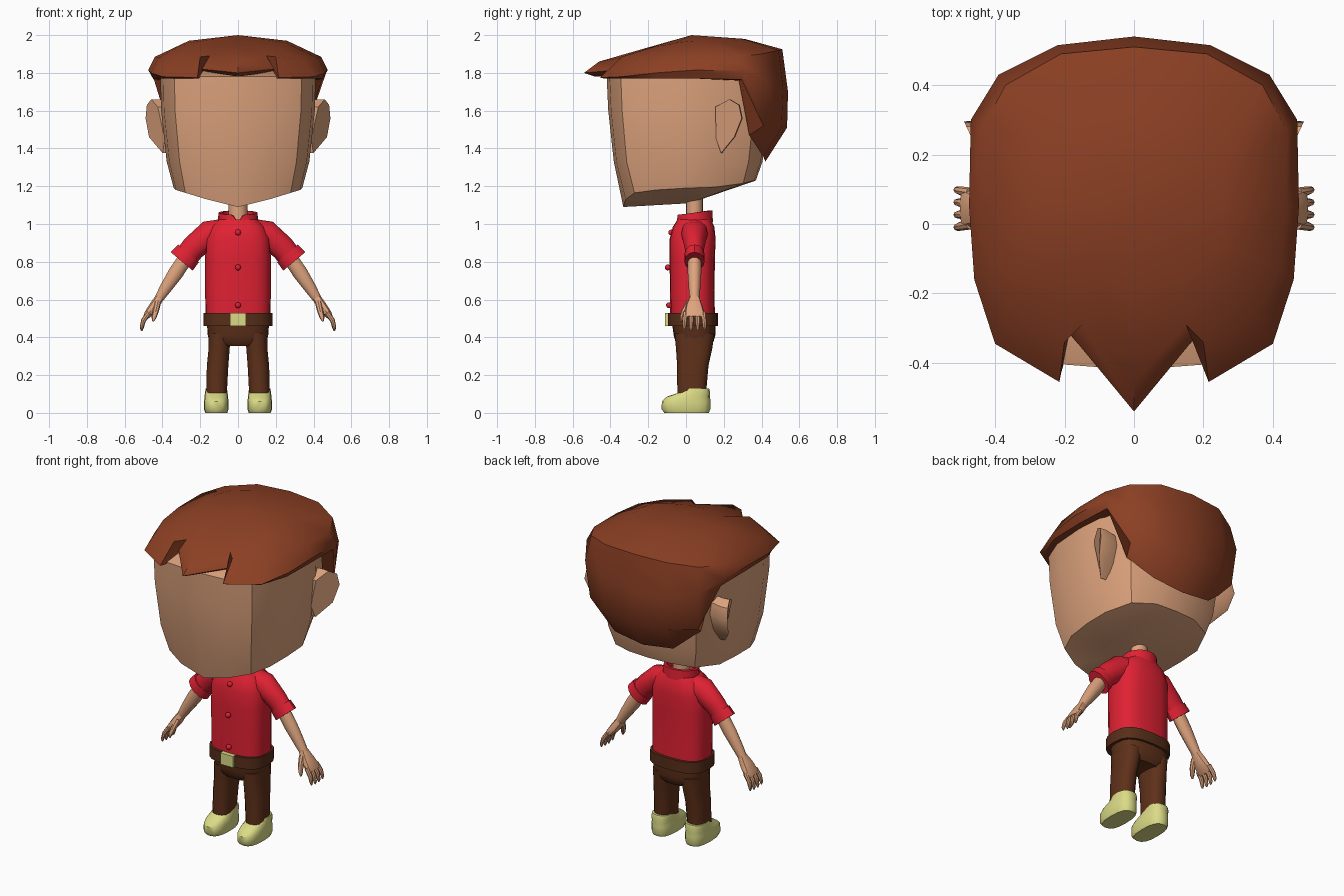
import bpy, bmesh
from math import sin, cos, pi, copysign
from mathutils import Vector


def mat(name, *srgb):
    m = bpy.data.materials.new(name)
    m.diffuse_color = [((c + .055) / 1.055) ** 2.4 for c in srgb] + [1]
    return m


SKIN = mat("skin", .87, .64, .49)
HAIR = mat("hair", .55, .25, .14)
RED = mat("shirt_red", .88, .13, .20)
BROWN = mat("trouser_brown", .37, .19, .10)
BELT = mat("belt_brown", .34, .18, .10)
PALE = mat("pale_yellow", .86, .86, .53)


def finish(ob, material, angle=40, mirror=False):
    ob.data.materials.append(material)
    if mirror:
        ob.modifiers.new("mirror", "MIRROR")
    bpy.ops.object.select_all(action="DESELECT")
    ob.select_set(True)
    bpy.context.view_layer.objects.active = ob
    bpy.ops.object.shade_smooth_by_angle(angle=angle * pi / 180)
    return ob


def loft(name, rings, material, start="flat", end="flat", mirror=False, angle=40):
    """Skin rings of equal length; each end is flat, open (None) or a fan to a point."""
    bm = bmesh.new()
    vs = [[bm.verts.new(p) for p in r] for r in rings]
    n = len(vs[0])
    for a, b in zip(vs, vs[1:]):
        for i in range(n):
            j = (i + 1) % n
            bm.faces.new((a[i], a[j], b[j], b[i]))
    for ring, cap in ((vs[0], start), (vs[-1], end)):
        if cap == "flat":
            bm.faces.new(ring)
        elif cap:
            tip = bm.verts.new(cap)
            for i in range(n):
                bm.faces.new((ring[i], ring[(i + 1) % n], tip))
    bmesh.ops.recalc_face_normals(bm, faces=bm.faces)
    me = bpy.data.meshes.new(name)
    bm.to_mesh(me)
    bm.free()
    ob = bpy.data.objects.new(name, me)
    bpy.context.collection.objects.link(ob)
    return finish(ob, material, angle, mirror)


def oval(n, power=2):
    """Unit superellipse starting at the front (-y)."""
    f = lambda v: copysign(abs(v) ** (2 / power), v)
    return [(f(sin(2 * pi * i / n)), -f(cos(2 * pi * i / n))) for i in range(n)]


def stack(name, rows, material, n=16, power=2.5, **kw):
    """Horizontal sections (cx, cy, z, rx, ry)."""
    rings = [[(cx + u * rx, cy + v * ry, z) for u, v in oval(n, power)]
             for cx, cy, z, rx, ry in rows]
    return loft(name, rings, material, **kw)


def tube(name, rows, material, n=10, power=2):
    """Mirrored limb: rows of (x, y, z, radius across, radius along y)."""
    pts = [Vector(r[:3]) for r in rows]
    rings = []
    for i, r in enumerate(rows):
        t = pts[min(i + 1, len(pts) - 1)] - pts[max(i - 1, 0)]
        side = t.cross(Vector((0, 1, 0))).normalized()
        up = side.cross(t).normalized()
        rings.append([pts[i] + side * u * r[3] + up * v * r[4] for u, v in oval(n, power)])
    return loft(name, rings, material, mirror=True)


def whole(half):
    return half + [(-x, y, z) for x, y, z in reversed(half[1:-1])]


# Head: rounded box section tapering to the chin
base = [(0, -.42), (.2, -.405), (.34, -.345), (.40, -.2), (.415, 0),
        (.41, .18), (.33, .36), (.17, .43), (0, .44)]
jaw = [1.09, 1.13, 1.165, 1.18, 1.19, 1.195, 1.215, 1.23, 1.23]


def head_ring(sx, front, back, zs):
    return whole([(x * sx, y * (front if y < 0 else back), z) for (x, y), z in zip(base, zs)])


loft("head", [head_ring(.8, .7, .9, [1.82] * 9), head_ring(.99, 1, 1, [1.78] * 9),
              head_ring(.98, .98, 1, [1.6] * 9), head_ring(.91, .91, .92, [1.33] * 9),
              head_ring(.82, .79, .84, jaw)], SKIN, end=(0, .02, 1.11), angle=35)

# Ears: slanted flaps
ear = [(.16, 1.62), (.235, 1.66), (.285, 1.63), (.30, 1.56), (.26, 1.46), (.19, 1.375), (.165, 1.45)]
loft("ear", [[(.36, y * .8 + .04, z) for y, z in ear],
             [(.385 + (y - .16) * .45, y, z) for y, z in ear],
             [(.425 + (y - .16) * .46 - (.04 if z < 1.46 else 0), y - .005, z) for y, z in ear]],
     SKIN, mirror=True)

# Hair: crown, jagged fringe rim, nape
crown = [(0, -.2, 1.935), (.1, -.17, 1.94), (.13, -.16, 1.94), (.2, -.12, 1.945), (.25, -.05, 1.96),
         (.26, .05, 1.97), (.26, .15, 1.97), (.22, .25, 1.97), (.12, .3, 1.98), (0, .31, 1.98)]
upper = [(0, -.46, 1.86), (.15, -.29, 1.89), (.2, -.34, 1.885), (.35, -.27, 1.87), (.42, -.13, 1.88),
         (.44, .05, 1.885), (.44, .27, 1.885), (.37, .40, 1.90), (.21, .49, 1.92), (0, .51, 1.925)]
rim = [(0, -.54, 1.80), (.19, -.31, 1.82), (.215, -.455, 1.775), (.40, -.345, 1.78), (.46, -.16, 1.80),
       (.475, .05, 1.815), (.47, .30, 1.81), (.39, .43, 1.75), (.22, .515, 1.72), (0, .54, 1.70)]
nape = [(0, -.48, 1.78), (.185, -.305, 1.81), (.21, -.43, 1.77), (.39, -.33, 1.77), (.445, -.16, 1.77),
        (.45, .05, 1.77), (.445, .295, 1.765), (.37, .41, 1.52), (.21, .505, 1.51), (0, .535, 1.51)]
hem = [(0, -.38, 1.78), (.17, -.29, 1.805), (.2, -.37, 1.775), (.33, -.29, 1.775), (.39, -.16, 1.77),
       (.40, .05, 1.77), (.385, .28, 1.76), (.335, .335, 1.47), (.2, .41, 1.355), (0, .42, 1.33)]
loft("hair", [whole(r) for r in (crown, upper, rim, nape, hem)], HAIR,
     start=(0, .03, 2.0), end=None, angle=45)

# Neck
stack("neck", [(0, .045, .98, .05, .045), (0, .045, 1.16, .05, .045)], SKIN, power=2)

# Shirt
stack("shirt", [(0, .035, .50, .172, .118), (0, .033, .65, .174, .118), (0, .033, .82, .174, .12),
                (0, .035, .92, .17, .122), (0, .04, .985, .145, .11), (0, .044, 1.025, .10, .088)],
      RED, n=20, power=2.8)
tube("sleeve", [(.06, .045, .965, .065, .075), (.15, .045, .945, .075, .07),
                (.235, .045, .875, .066, .052), (.285, .045, .815, .062, .047)], RED, 12)
tube("sleeve_cuff", [(.262, .045, .845, .072, .052), (.298, .045, .802, .076, .054)], RED, 12)


# Collar with a front notch
def collar_ring(s, low):
    out = []
    for i, (u, v) in enumerate(oval(20)):
        z = 1.01 if low or i == 0 else 1.06 + .012 * v
        out.append((u * .103 * s, .045 + v * .094 * s, z))
    return out


loft("collar", [collar_ring(1.04, True), collar_ring(1, False), collar_ring(.82, False),
                collar_ring(.8, True)], RED, start=None, end=None)

# Shirt buttons
for y, z in ((-.078, .955), (-.096, .77), (-.09, .57)):
    bpy.ops.mesh.primitive_uv_sphere_add(segments=10, ring_count=6, radius=.016, location=(0, y, z))
    bpy.context.object.name = "button"
    finish(bpy.context.object, RED)

# Belt and buckle
stack("belt", [(0, .035, .46, .182, .134), (0, .035, .53, .182, .134)], BELT, n=20, power=2.8)
bpy.ops.mesh.primitive_cube_add(size=1, location=(0, -.095, .495), scale=(.085, .03, .07))
bpy.context.object.name = "buckle"
finish(bpy.context.object, PALE)

# Trousers
stack("hips", [(0, .045, .355, .10, .085), (0, .045, .375, .15, .10), (0, .045, .41, .16, .11),
               (0, .04, .48, .165, .115)], BROWN, n=20, power=2.8)
stack("trouser_leg", [(.114, .03, .10, .056, .076), (.108, .036, .25, .058, .083),
                      (.10, .043, .34, .057, .096), (.096, .045, .42, .06, .105)],
      BROWN, n=14, mirror=True)

# Shoes
stack("shoe", [(.115, .003, 0, .058, .118), (.115, 0, .02, .065, .129), (.115, .001, .06, .065, .129),
               (.115, .012, .085, .062, .115), (.115, .046, .108, .06, .082),
               (.115, .052, .13, .056, .07)], PALE, power=2.7, mirror=True)

# Arms and hands
tube("arm", [(.25, .045, .86, .04, .036), (.33, .045, .74, .042, .036),
             (.38, .045, .665, .034, .031), (.425, .045, .595, .024, .026)], SKIN)
tube("palm", [(.415, .045, .61, .024, .026), (.445, .043, .565, .026, .044),
              (.475, .045, .525, .022, .054), (.49, .045, .505, .014, .052)], SKIN, 10, 2.6)
for k in range(4):
    y = -.002 + k * .031
    tip = .43 + .006 * abs(k - 1.5)
    tube("finger", [(.472, y, .53, .014, .014), (.50, y + (k - 1.5) * .003, .49, .013, .013),
                    (.51, y + (k - 1.5) * .005, tip + .015, .010, .010),
                    (.51, y + (k - 1.5) * .005, tip, .004, .004)], SKIN, 8)
tube("thumb", [(.425, .02, .585, .018, .018), (.435, -.008, .54, .016, .016),
               (.445, -.022, .505, .013, .012), (.45, -.026, .485, .005, .005)], SKIN, 8)
